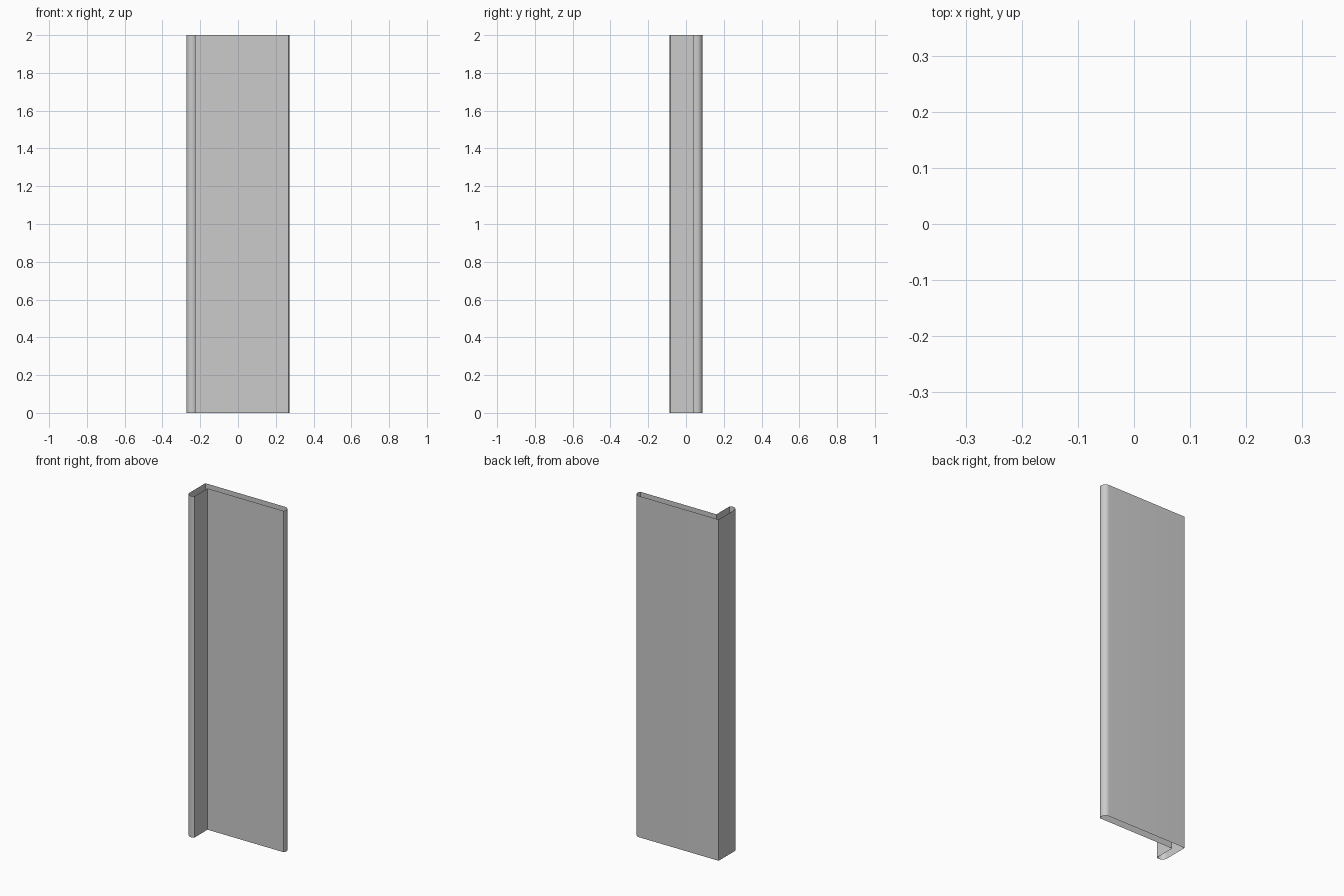
import bpy, bmesh, math

if "Cube" in bpy.data.objects:
    bpy.data.objects.remove(bpy.data.objects["Cube"])

W, D, H = 0.273, 0.0875, 2.0   # half width, half depth, height
T, R, SEG = 0.047, 0.03, 10    # wall thickness, toe radius, arc steps


def toe(length):
    """Rounded toe of a leg as (along, depth) pairs, outer side to inner corner."""
    end = -math.asin((T - R) / R)
    pts = []
    for i in range(SEG + 1):
        a = math.pi / 2 + (end - math.pi / 2) * i / SEG
        pts.append((length - R + R * math.cos(a), R - R * math.sin(a)))
    return pts


# L-shaped section: heel, long leg toe, inner corner, short leg toe
profile = [(-W, D)]
profile += [(-W + a, D - b) for a, b in toe(2 * W)]
profile += [(-W + T, D - T)]
profile += [(-W + b, D - a) for a, b in reversed(toe(2 * D))]

# Open-ended extrusion of the section
bm = bmesh.new()
low = [bm.verts.new((x, y, 0)) for x, y in profile]
high = [bm.verts.new((x, y, H)) for x, y in profile]
n = len(profile)
for i in range(n):
    j = (i + 1) % n
    bm.faces.new((low[j], low[i], high[i], high[j]))

mesh = bpy.data.meshes.new("angle_bar")
bm.to_mesh(mesh)
bm.free()
bar = bpy.data.objects.new("angle_bar", mesh)
bpy.context.collection.objects.link(bar)

# Smooth toes, sharp corners
bpy.context.view_layer.objects.active = bar
bar.select_set(True)
bpy.ops.object.shade_smooth_by_angle(angle=math.radians(30))
